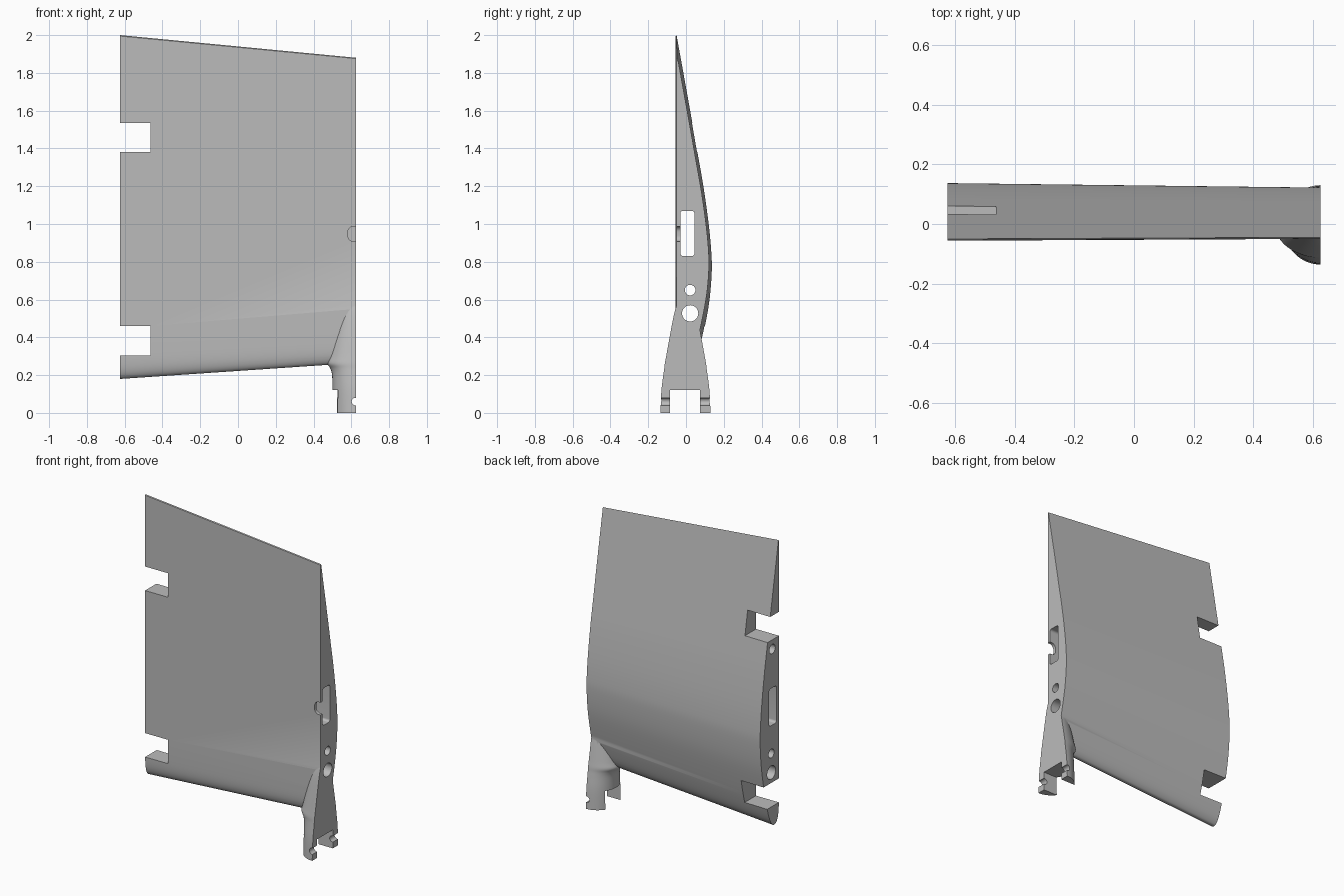
import bpy, bmesh, math
from mathutils import Vector

cube = bpy.data.objects.get("Cube")
if cube:
    bpy.data.objects.remove(cube, do_unlink=True)

grey = bpy.data.materials.new("plain grey")
grey.use_nodes = True
colour = (0.5, 0.5, 0.5, 1)
grey.diffuse_color = colour
grey.node_tree.nodes["Principled BSDF"].inputs["Base Color"].default_value = colour


def loft(name, rings):
    """Closed solid through matching rings of points."""
    bm = bmesh.new()
    loops = [[bm.verts.new(p) for p in ring] for ring in rings]
    n = len(loops[0])
    for a, b in zip(loops, loops[1:]):
        for i in range(n):
            j = (i + 1) % n
            bm.faces.new((a[i], a[j], b[j], b[i]))
    bm.faces.new(loops[0])
    bm.faces.new(loops[-1])
    bmesh.ops.recalc_face_normals(bm, faces=bm.faces)
    mesh = bpy.data.meshes.new(name)
    bm.to_mesh(mesh)
    bm.free()
    mesh.materials.append(grey)
    obj = bpy.data.objects.new(name, mesh)
    bpy.context.collection.objects.link(obj)
    return obj


def spline(points, steps):
    """Smooth curve through the points."""
    pts = [Vector(p) for p in points]
    pts = [2 * pts[0] - pts[1]] + pts + [2 * pts[-1] - pts[-2]]
    out = []
    for a, b, c, d in zip(pts, pts[1:], pts[2:], pts[3:]):
        for k in range(steps):
            t = k / steps
            out.append(0.5 * (2 * b + (c - a) * t + (2 * a - 5 * b + 4 * c - d) * t ** 2
                              + (3 * b - a - 3 * c + d) * t ** 3))
    return out + [pts[-2]]


def rounded(x0, x1, y0, y1, r, steps=8):
    """Outline of a rectangle with round corners; a circle when r is half its size."""
    ring = []
    centres = ((x1 - r, y1 - r), (x0 + r, y1 - r), (x0 + r, y0 + r), (x1 - r, y0 + r))
    for q, (cx, cy) in enumerate(centres):
        for k in range(steps + 1):
            a = (q + k / steps) * math.pi / 2
            ring.append((cx + r * math.cos(a), cy + r * math.sin(a)))
    return ring


def along_x(ring, x0, x1):
    return loft("cutter", [[(x, y, z) for y, z in ring] for x in (x0, x1)])


def along_y(ring, y0, y1):
    return loft("cutter", [[(x, y, z) for x, z in ring] for y in (y0, y1)])


def box(x0, x1, y0, y1, z0, z1):
    ring = [(y0, z0), (y1, z0), (y1, z1), (y0, z1)]
    return along_x(ring, x0, x1)


def circle(y, z, r):
    return [(y + r * math.cos(i * math.tau / 40), z + r * math.sin(i * math.tau / 40))
            for i in range(40)]


def combine(target, other, operation):
    bpy.context.view_layer.objects.active = target
    mod = target.modifiers.new(operation.lower(), 'BOOLEAN')
    mod.operation, mod.object, mod.solver = operation, other, 'EXACT'
    bpy.ops.object.modifier_apply(modifier=mod.name)
    bpy.data.objects.remove(other, do_unlink=True)


END = 0.625

# Tapered blade: curved back, rounded lower edge, flat front
section = spline([(-.05, 2), (.022, 1.6), (.057, 1.4), (.092, 1.2), (.12, 1), (.134, .85),
                  (.136, .74), (.122, .58), (.088, .4), (.06, .29), (.035, .22), (.01, .186),
                  (-.01, .18), (-.03, .19), (-.045, .22), (-.053, .27), (-.056, .36)], 5)
section += [Vector((-.056, 1.2)), Vector((-.055, 1.995))]
blade = loft("wing_blade", [
    [(-END, p.x, p.y) for p in section],
    [(END, p.x * .89, 1.88 - (2 - p.y) * .8875) for p in section]])

# Half-round foot that flares downward and blends into the blade
levels = spline([(0, .126, .133), (.12, .125, .127), (.2, .127, .117), (.235, .136, .112),
                 (.262, .152, .109), (.3, .142, .102), (.4, .118, .084), (.5, .09, .065),
                 (.56, .06, .05), (.6, .035, .035)], 4)
foot = loft("foot", [[(END - rx * math.sin(a), -.003 + ry * math.cos(a), z)
                      for a in [math.pi * i / 32 for i in range(33)]]
                     for z, rx, ry in levels])
combine(blade, foot, 'UNION')

# Two hinge notches in the outer end, and the gap between the foot's legs
for low, high in ((.305, .46), (1.38, 1.535)):
    combine(blade, box(-.8, -.462, -.3, .3, low, high), 'DIFFERENCE')
combine(blade, box(.4, .8, -.085, .075, -.1, .12), 'DIFFERENCE')

# Openings along the whole span, and a blind pin hole at the outer end
combine(blade, along_x(rounded(-.03, .045, .83, 1.07, .015), -.8, .8), 'DIFFERENCE')
for y, z, r, x_end in ((.022, .65, .028, .8), (.022, .527, .043, .8), (.01, .0, .03, 0)):
    if x_end:
        combine(blade, along_x(circle(y, z, r), -.8, x_end), 'DIFFERENCE')
combine(blade, along_x(circle(.012, 1.32, .03), -.8, -.45), 'DIFFERENCE')

# Side slot into the long opening, and pin grooves across both legs
combine(blade, along_y(rounded(.582, .7, .908, .988, .03), -.2, 0), 'DIFFERENCE')
combine(blade, along_y(circle(.622, .06, .02), -.3, .3), 'DIFFERENCE')

bpy.ops.object.select_all(action='DESELECT')
blade.select_set(True)
bpy.context.view_layer.objects.active = blade
bpy.ops.object.shade_smooth_by_angle(angle=math.radians(30))
